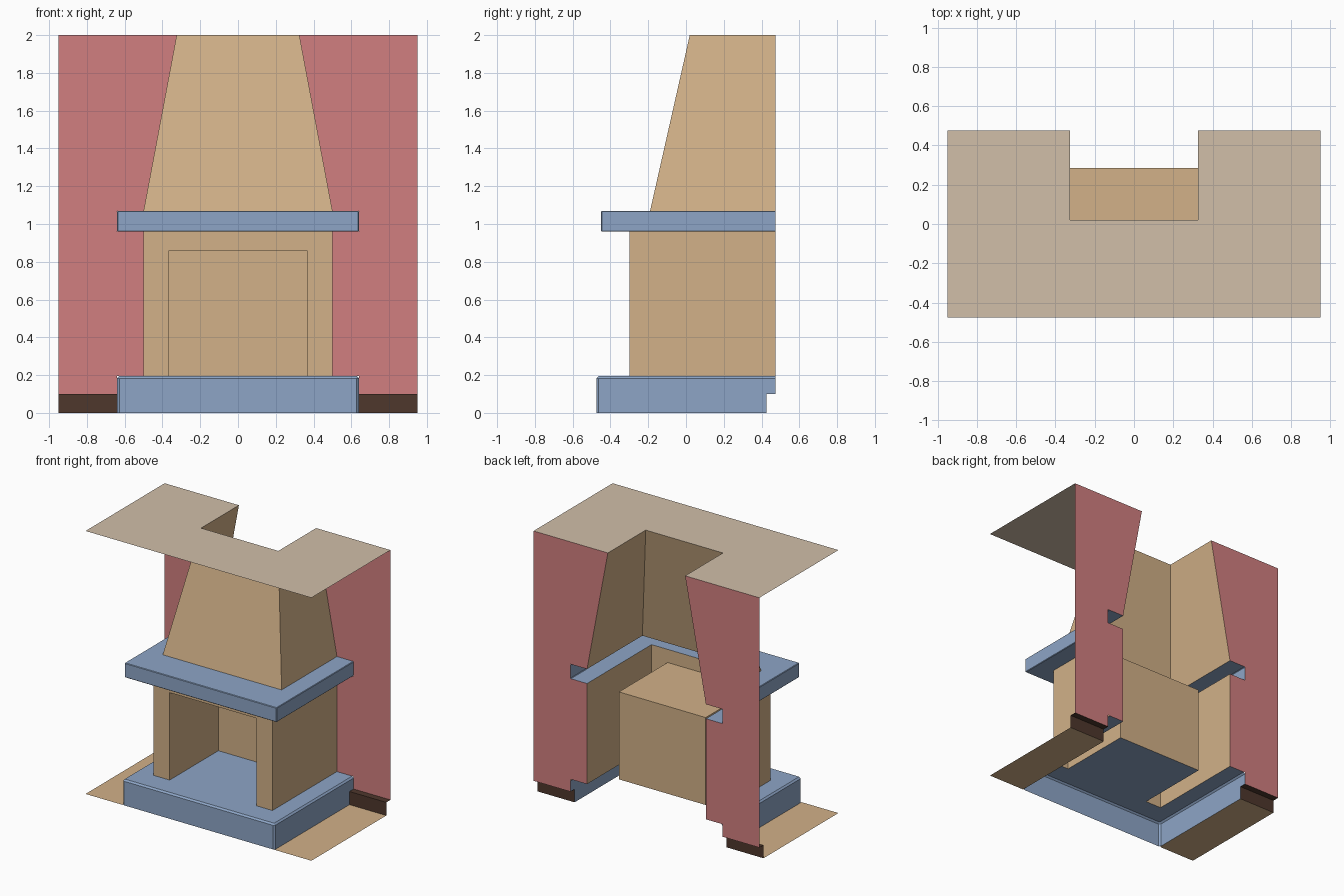
import bpy
import bmesh

if "Cube" in bpy.data.objects:
    bpy.data.objects.remove(bpy.data.objects["Cube"], do_unlink=True)


def material(name, rgb):
    linear = [(c / 255 / 12.92) if c < 11 else ((c / 255 + 0.055) / 1.055) ** 2.4 for c in rgb]
    m = bpy.data.materials.new(name)
    m.use_nodes = True
    m.diffuse_color = (*linear, 1)
    m.node_tree.nodes["Principled BSDF"].inputs["Base Color"].default_value = (*linear, 1)
    return m


TAN = material("tan plaster", (210, 177, 136))
BLUE = material("blue stone", (141, 165, 198))
RED = material("dusty red wall", (209, 127, 128))
BEIGE = material("beige ceiling", (209, 191, 169))
BROWN = material("dark brown skirting", (78, 55, 44))

BACK, SKIRT, EDGE = 0.475, 0.425, 0.95      # wall plane, skirting face, room half width
HEARTH_W, HEARTH_Z = 0.64, 0.195            # hearth half width and top
BODY_W, BODY_Y = 0.5, -0.3                  # chimney breast half width and front
FIRE_W, FIRE_Z, FIRE_Y = 0.365, 0.86, 0.285  # firebox half width, top and back
MANTEL_LO, MANTEL_HI = 0.96, 1.07
HOOD_W, HOOD_Y, TOP = 0.325, 0.02, 2.0


def make(name, faces, mat):
    """Build an object from a list of polygons, each a list of points."""
    bm = bmesh.new()
    for face in faces:
        bm.faces.new([bm.verts.new(p) for p in face])
    bmesh.ops.remove_doubles(bm, verts=bm.verts, dist=0.0005)
    mesh = bpy.data.meshes.new(name)
    bm.to_mesh(mesh)
    bm.free()
    mesh.materials.append(mat)
    obj = bpy.data.objects.new(name, mesh)
    bpy.context.collection.objects.link(obj)
    return obj


def flat(points, z):
    return [(x, y, z) for x, y in points]


def upright(points, y):
    return [(x, y, z) for x, z in points]


def mirrored(points):
    """Right-hand half outline completed with its mirror image."""
    return points + [(-x, y) for x, y in reversed(points)]


def u_path(w, front, back=BACK, chamfer=0.0):
    """Open plan outline around the front, from the -x back to the +x back."""
    half = [(w, front + chamfer), (w, back)]
    if chamfer:
        half.insert(0, (w - chamfer, front))
    return [(-x, y) for x, y in reversed(half)] + half


def loft(rings):
    """Quads between successive open paths."""
    return [[lo[i], lo[i + 1], hi[i + 1], hi[i]]
            for lo, hi in zip(rings, rings[1:]) for i in range(len(lo) - 1)]


# Hearth: chamfered plinth, its top running on into the firebox
c = 0.012
outer = u_path(HEARTH_W, -0.475, chamfer=c)
inset = u_path(HEARTH_W - c, -0.475 + c, chamfer=0.001)
low = u_path(HEARTH_W, -0.475, SKIRT, c)
inner = mirrored([(BODY_W, BACK), (BODY_W, BODY_Y), (FIRE_W, BODY_Y), (FIRE_W, FIRE_Y)])
make("hearth", loft([flat(low, 0), flat(low, 0.1)])
     + loft([flat(outer, 0.1), flat(outer, HEARTH_Z - c), flat(inset, HEARTH_Z)])
     + [flat(inset + inner, HEARTH_Z)], BLUE)

# Chimney breast: sides and a front with the fire opening
front = mirrored([(FIRE_W, FIRE_Z), (FIRE_W, HEARTH_Z), (BODY_W, HEARTH_Z), (BODY_W, MANTEL_LO)])
sides = [[(s * BODY_W, y, z) for y, z in ((BODY_Y, HEARTH_Z), (BACK, HEARTH_Z),
                                          (BACK, MANTEL_LO), (BODY_Y, MANTEL_LO))][::s]
         for s in (1, -1)]
make("chimney_breast", sides + [upright(front, BODY_Y)], TAN)

# Firebox: lining with a back, sides and top
arch = [(FIRE_W, HEARTH_Z), (FIRE_W, FIRE_Z), (-FIRE_W, FIRE_Z), (-FIRE_W, HEARTH_Z)]
make("firebox", loft([upright(arch, FIRE_Y), upright(arch, BODY_Y)])
     + [upright(arch[::-1], FIRE_Y)], TAN)

# Mantel shelf: lightly chamfered, open where the breast and hood meet it
c = 0.004
outer = u_path(HEARTH_W, -0.45, chamfer=c)
inset = u_path(HEARTH_W - c, -0.45 + c, chamfer=0.001)
hood_base = u_path(BODY_W, -0.19)
make("mantel", loft([flat(inset, MANTEL_LO), flat(outer, MANTEL_LO + c),
                     flat(outer, MANTEL_HI - c), flat(inset, MANTEL_HI)])
     + [flat(inset + hood_base[::-1], MANTEL_HI),
        flat(u_path(BODY_W, BODY_Y) + inset[::-1], MANTEL_LO)], BLUE)

# Hood: tapered flue casing
hood_top = u_path(HOOD_W, HOOD_Y)
make("hood", loft([flat(hood_base, MANTEL_HI), flat(hood_top, TOP)]), TAN)

# Ceiling: panel notched around the hood
room = u_path(EDGE, -0.475)
make("ceiling", [flat(hood_top + room[::-1], TOP)], BEIGE)

# Wall, skirting and floor on each side of the fireplace
profile = [(EDGE, 0.1), (EDGE, TOP), (HOOD_W, TOP), (BODY_W, MANTEL_HI),
           (HEARTH_W, MANTEL_HI), (HEARTH_W, MANTEL_LO), (BODY_W, MANTEL_LO),
           (BODY_W, HEARTH_Z), (HEARTH_W, HEARTH_Z), (HEARTH_W, 0.1)]
for side, s in (("left", 1), ("right", -1)):
    a, b = s * HEARTH_W, s * EDGE
    make(side + "_wall", [upright([(s * x, z) for x, z in profile], BACK)[::s]], RED)
    make(side + "_skirting", [q[::s] for q in loft([
        [(a, SKIRT, 0), (b, SKIRT, 0)], [(a, SKIRT, 0.1), (b, SKIRT, 0.1)],
        [(a, BACK, 0.1), (b, BACK, 0.1)]])], BROWN)
    make(side + "_floor", [flat([(a, -0.475), (b, -0.475), (b, SKIRT), (a, SKIRT)], 0)[::s]], TAN)
